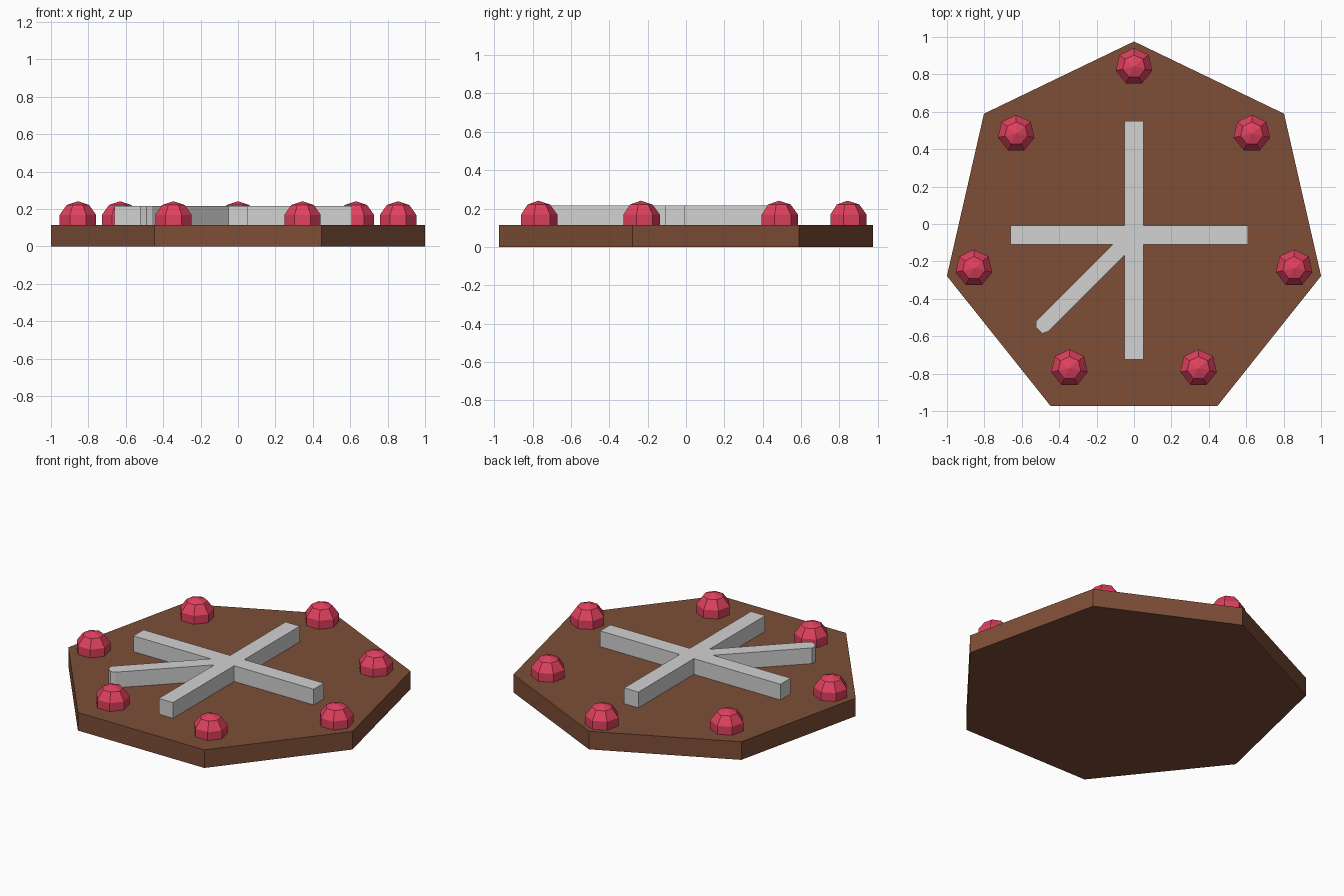
import bpy
import bmesh
from math import radians, sin, cos, tau
from mathutils import Vector

default_cube = bpy.data.objects.get("Cube")
if default_cube:
    bpy.data.objects.remove(default_cube, do_unlink=True)


def make_material(name, rgb):
    mat = bpy.data.materials.new(name)
    mat.use_nodes = True
    mat.diffuse_color = (*rgb, 1)
    mat.node_tree.nodes["Principled BSDF"].inputs["Base Color"].default_value = (*rgb, 1)
    return mat


def add_object(name, bm, mat, location=(0, 0, 0)):
    mesh = bpy.data.meshes.new(name)
    bm.to_mesh(mesh)
    bm.free()
    mesh.materials.append(mat)
    obj = bpy.data.objects.new(name, mesh)
    obj.location = location
    bpy.context.collection.objects.link(obj)
    return obj


def prism(name, outline, bottom, top, mat):
    """Extrude a flat outline straight up."""
    bm = bmesh.new()
    base = bm.faces.new([bm.verts.new((x, y, bottom)) for x, y in outline])
    result = bmesh.ops.extrude_face_region(bm, geom=[base], use_keep_orig=True)
    raised = [g for g in result["geom"] if isinstance(g, bmesh.types.BMVert)]
    bmesh.ops.translate(bm, verts=raised, vec=(0, 0, top - bottom))
    bmesh.ops.recalc_face_normals(bm, faces=bm.faces)
    return add_object(name, bm, mat)


def rectangle(x0, x1, y0, y1):
    return [(x0, y0), (x1, y0), (x1, y1), (x0, y1)]


brown = make_material("brown", (0.205, 0.076, 0.038))
grey = make_material("light grey", (0.645, 0.645, 0.645))
pink = make_material("raspberry pink", (0.753, 0.053, 0.114))

PLATE_TOP = 0.115
BAR_TOP = 0.215

# Seven-sided base plate, one corner pointing back
radius, centre_y = 1.026, -0.05
heptagon = [(radius * sin(k * tau / 7), centre_y + radius * cos(k * tau / 7))
            for k in range(7)]
prism("base_plate", heptagon, 0, PLATE_TOP, brown)

# Crossed bars
prism("long_bar", rectangle(-0.05, 0.05, -0.725, 0.55), PLATE_TOP, BAR_TOP, grey)
prism("cross_bar", rectangle(-0.66, 0.61, -0.11, -0.008), PLATE_TOP, BAR_TOP, grey)

# Diagonal bar with a blunt tip
prism("diagonal_bar",
      [(-0.04, -0.035), (-0.525, -0.52), (-0.525, -0.552),
       (-0.49, -0.585), (-0.46, -0.575), (0.02, -0.095)],
      PLATE_TOP, BAR_TOP, grey)


# Faceted studs, partly sunk into the plate
def stud(name, x, y):
    bm = bmesh.new()
    bmesh.ops.create_uvsphere(bm, u_segments=7, v_segments=5, radius=0.105)
    # Turn one corner of the stud to the back
    widest = max(bm.verts, key=lambda v: (round(v.co.xy.length, 4), v.co.y))
    turn = Vector((0, 1)).angle_signed(widest.co.xy)
    for v in bm.verts:
        c, s = cos(turn), sin(turn)
        v.co.x, v.co.y = c * v.co.x - s * v.co.y, s * v.co.x + c * v.co.y
    add_object(name, bm, pink, (x, y, 0.136))


stud("back_stud", 0, 0.842)
for label, x, y in (("back", 0.63, 0.484), ("middle", 0.856, -0.236), ("front", 0.345, -0.77)):
    for side, sign in (("left", 1), ("right", -1)):
        stud(f"{label}_{side}_stud", sign * x, y)
